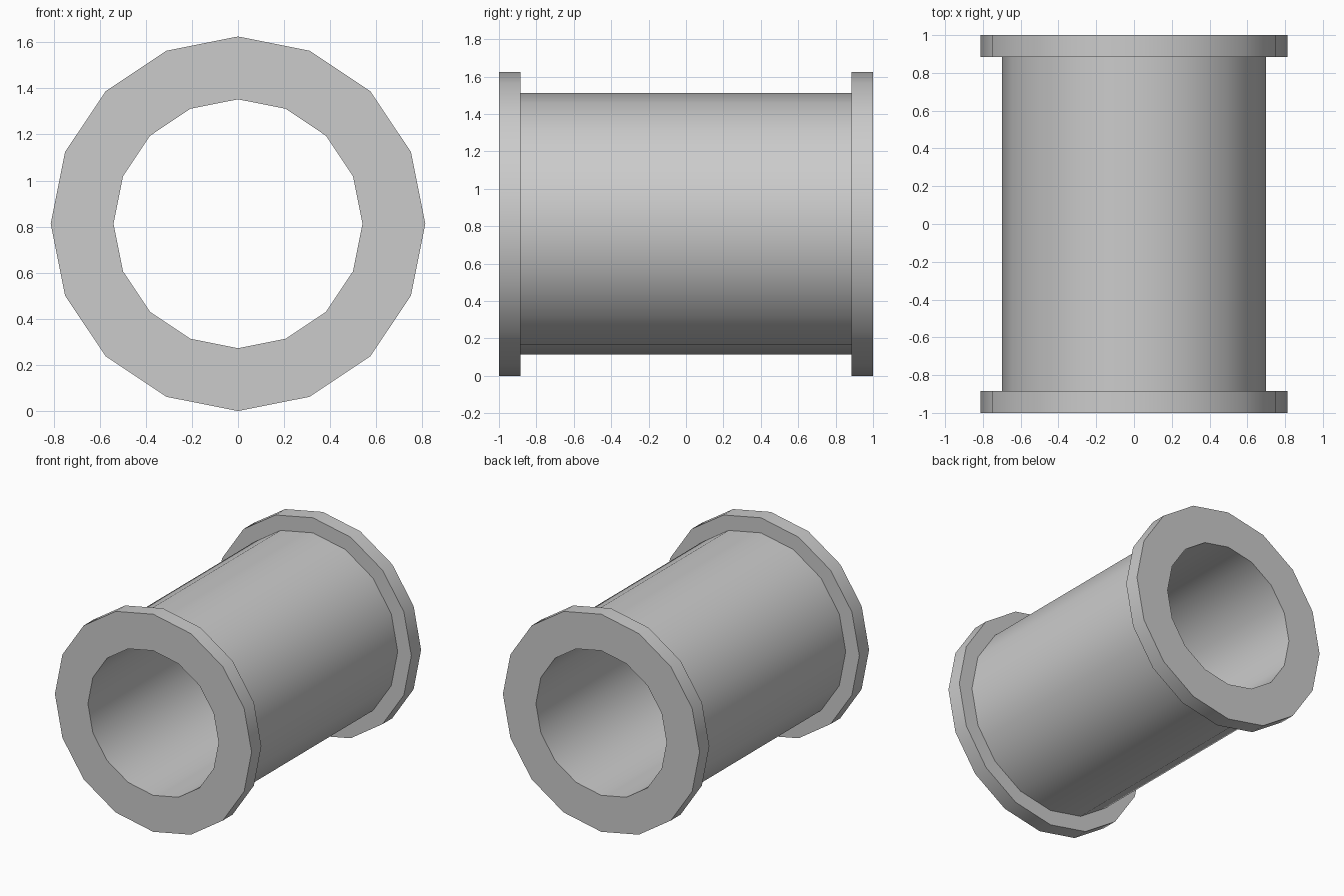
import bpy, bmesh
from math import sin, cos, tau, radians

if "Cube" in bpy.data.objects:
    bpy.data.objects.remove(bpy.data.objects["Cube"])

SIDES = 16
R_FLANGE, R_BODY, R_BORE = 0.8125, 0.70, 0.54
Y_END, Y_FLANGE = 1.0, 0.885

# Closed wall cross-section as (y, radius), spun around the pipe axis
half = [(Y_END, R_BORE), (Y_END, R_FLANGE), (Y_FLANGE, R_FLANGE), (Y_FLANGE, R_BODY)]
profile = half + [(-y, r) for y, r in reversed(half)]

bm = bmesh.new()
rings = []
for i in range(SIDES):
    a = tau * i / SIDES
    rings.append([bm.verts.new((r * cos(a), y, R_FLANGE + r * sin(a))) for y, r in profile])

n = len(profile)
for i in range(SIDES):
    here, after = rings[i], rings[(i + 1) % SIDES]
    for j in range(n):
        k = (j + 1) % n
        bm.faces.new((here[j], here[k], after[k], after[j]))
bmesh.ops.recalc_face_normals(bm, faces=bm.faces)

# Flanged pipe: body, bore and both end flanges in one piece
mesh = bpy.data.meshes.new("flanged_pipe")
bm.to_mesh(mesh)
bm.free()
pipe = bpy.data.objects.new("flanged_pipe", mesh)
bpy.context.collection.objects.link(pipe)

# Smooth round walls, sharp rims
bpy.context.view_layer.objects.active = pipe
pipe.select_set(True)
bpy.ops.object.shade_smooth_by_angle(angle=radians(30))
